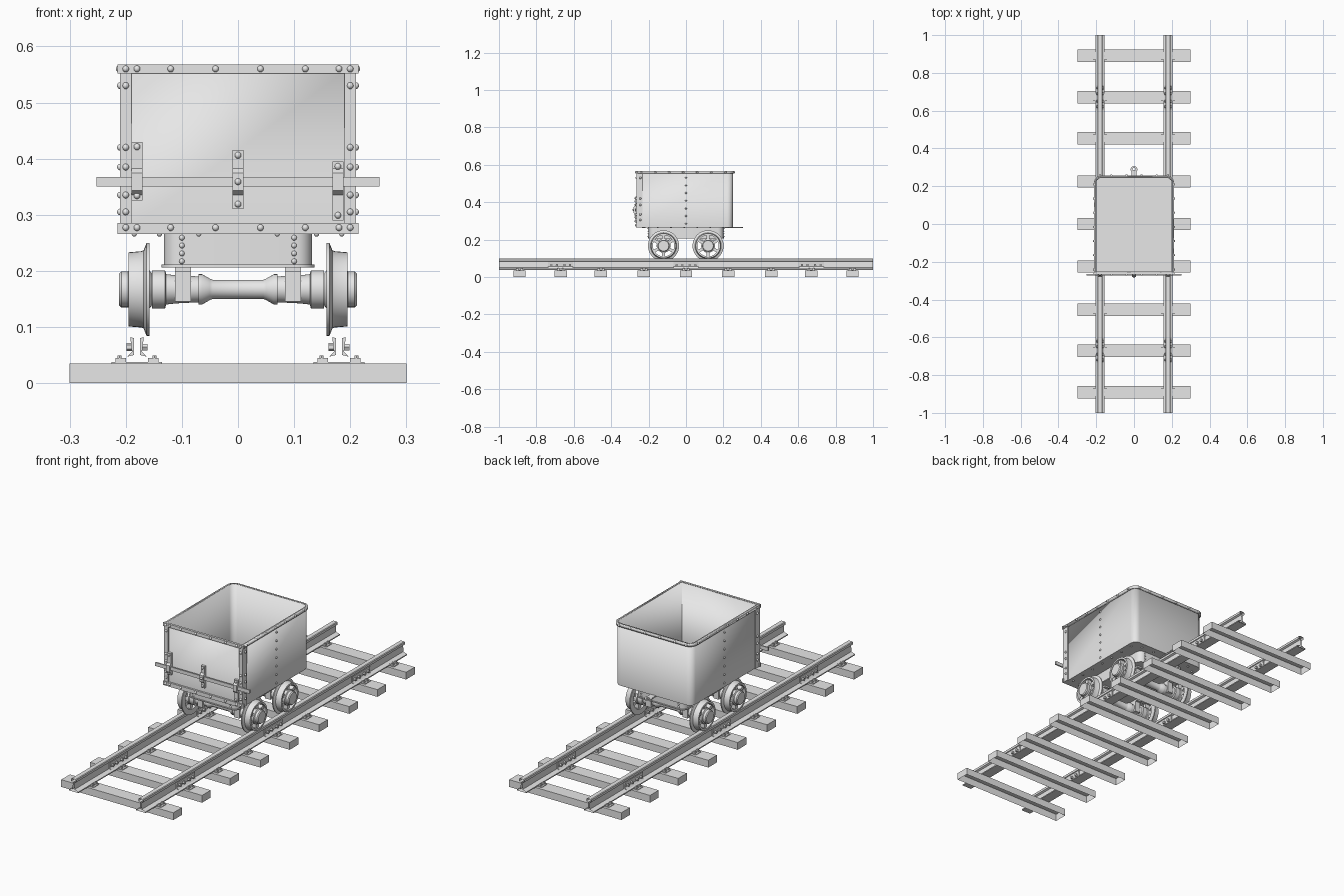
import bpy, bmesh, math
from mathutils import Matrix, Vector

cube = bpy.data.objects.get("Cube")
if cube:
    bpy.data.objects.remove(cube, do_unlink=True)

metal = bpy.data.materials.new("plain_grey")
metal.use_nodes = True
GREY = (0.8, 0.8, 0.8, 1)
metal.diffuse_color = GREY
for node in metal.node_tree.nodes:
    if node.type == 'BSDF_PRINCIPLED':
        node.inputs["Base Color"].default_value = GREY


# ---------- helpers ----------
def finish(name, bm, smooth=True, thickness=0, offset=-1):
    bmesh.ops.remove_doubles(bm, verts=bm.verts, dist=1e-5)
    bmesh.ops.recalc_face_normals(bm, faces=bm.faces)
    mesh = bpy.data.meshes.new(name)
    for f in bm.faces:
        f.smooth = smooth
    bm.to_mesh(mesh)
    bm.free()
    if smooth:
        mesh.set_sharp_from_angle(angle=math.radians(35))
    mesh.materials.append(metal)
    obj = bpy.data.objects.new(name, mesh)
    bpy.context.scene.collection.objects.link(obj)
    if thickness:
        mod = obj.modifiers.new("thickness", 'SOLIDIFY')
        mod.thickness, mod.offset, mod.use_even_offset = thickness, offset, True
    return obj


def box(bm, lo, hi, turn=Matrix()):
    lo, hi = Vector(lo), Vector(hi)
    m = turn @ Matrix.Translation((lo + hi) / 2) @ Matrix.Diagonal((*(hi - lo), 1))
    bmesh.ops.create_cube(bm, size=1, matrix=m)


def prism(bm, pts, axis, a, b, cap_a=True, cap_b=True):
    """Extrude a 2D outline along x, y or z."""
    def place(p, t):
        return {'x': (t, p[0], p[1]), 'y': (p[0], t, p[1]), 'z': (p[0], p[1], t)}[axis]
    va = [bm.verts.new(place(p, a)) for p in pts]
    vb = [bm.verts.new(place(p, b)) for p in pts]
    for i in range(len(pts)):
        j = (i + 1) % len(pts)
        bm.faces.new((va[i], va[j], vb[j], vb[i]))
    if cap_a:
        bm.faces.new(va)
    if cap_b:
        bm.faces.new(vb)


def lathe(bm, profile, matrix=Matrix(), closed=False, n=32):
    """Spin (x, radius) points about the x axis."""
    rings = []
    for k in range(n):
        a = math.tau * k / n
        rings.append([bm.verts.new(matrix @ Vector((x, r * math.cos(a), r * math.sin(a))))
                      for x, r in profile])
    count = len(profile) if closed else len(profile) - 1
    for k in range(n):
        r0, r1 = rings[k], rings[(k + 1) % n]
        for i in range(count):
            j = (i + 1) % len(profile)
            bm.faces.new((r0[i], r0[j], r1[j], r1[i]))


def rounded(hx, y0, y1, front_r, back_r, steps=6):
    pts = []
    for sx, sy, start, r in ((1, 1, 0, back_r), (-1, 1, 1, back_r),
                             (-1, -1, 2, front_r), (1, -1, 3, front_r)):
        cx, cy = sx * (hx - r), (y1 - r if sy > 0 else y0 + r)
        for k in range(steps + 1 if r else 1):
            a = (start + k / steps) * math.pi / 2
            pts.append((cx + r * math.cos(a), cy + r * math.sin(a)))
    return pts


def rivet(bm, p, r=0.006):
    bmesh.ops.create_uvsphere(bm, u_segments=10, v_segments=6, radius=r,
                              matrix=Matrix.Translation(p))


def bolt(bm, p, direction, r, length):
    rot = Vector((1, 0, 0)).rotation_difference(Vector(direction)).to_matrix().to_4x4()
    lathe(bm, [(0, r), (length, r), (length, 0)], Matrix.Translation(p) @ rot, n=6)


# ---------- track ----------
RAIL_X = 0.18
SLEEPERS = [-0.89, -0.67, -0.455, -0.225, 0, 0.225, 0.455, 0.67, 0.89]

bm = bmesh.new()
for y in SLEEPERS:
    w = 0.033
    prism(bm, [(-0.3, y - w), (0.3, y - w), (0.3, y + w), (-0.3, y + w)], 'z', 0, 0.035, cap_a=False)
finish("sleepers", bm, smooth=False)

half = [(0.025, 0.038), (0.025, 0.043), (0.005, 0.05), (0.004, 0.082),
        (0.013, 0.086), (0.013, 0.097), (0.01, 0.1)]
profile = half + [(-x, z) for x, z in reversed(half)]
for side, label in ((1, "left"), (-1, "right")):
    bm = bmesh.new()
    prism(bm, [(side * RAIL_X + x, z) for x, z in profile], 'y', -1, 1, False, False)
    finish(label + "_rail", bm, smooth=False)

# tie plates with clips, and bolted joint plates
plates, joints = bmesh.new(), bmesh.new()
for rail in (-RAIL_X, RAIL_X):
    for y in SLEEPERS:
        box(plates, (rail - 0.045, y - 0.02, 0.035), (rail + 0.045, y + 0.02, 0.038))
        for s in (-1, 1):
            for dy in (-0.012, 0.012):
                xs = sorted((rail + s * 0.02, rail + s * 0.038))
                box(plates, (xs[0], y + dy - 0.006, 0.038), (xs[1], y + dy + 0.006, 0.045))
                bolt(plates, (rail + s * 0.031, y + dy, 0.044), (0, 0, 1), 0.004, 0.005)
    for y in (-0.67, 0, 0.67):
        for s in (-1, 1):
            prism(joints, [(rail + s * dx, z) for dx, z in
                           ((0.005, 0.08), (0.012, 0.082), (0.009, 0.056), (0.018, 0.047), (0.005, 0.05))],
                  'y', y - 0.067, y + 0.067)
            for dy in (-0.05, -0.02, 0.02, 0.05):
                bolt(joints, (rail + s * 0.008, y + dy, 0.064), (s, 0, 0), 0.007, 0.011)
finish("tie_plates", plates)
finish("rail_joints", joints)

# ---------- wheels and axles ----------
AXLE_Z = 0.167
RIM = [(0.158, 0.083), (0.163, 0.083), (0.168, 0.07), (0.172, 0.068),
       (0.195, 0.066), (0.195, 0.057), (0.158, 0.057)]
HUB = [(0.15, 0), (0.15, 0.025), (0.158, 0.034), (0.193, 0.037), (0.196, 0.032),
       (0.208, 0.032), (0.212, 0.028), (0.212, 0)]
AXLE = [(0, 0.017), (0.045, 0.017), (0.05, 0.019), (0.064, 0.027), (0.07, 0.027),
        (0.07, 0.023), (0.11, 0.025), (0.128, 0.027), (0.13, 0.034), (0.153, 0.034), (0.153, 0)]
for y, place in ((-0.12, "front"), (0.118, "back")):
    at = Matrix.Translation((0, y, AXLE_Z))
    axle = bmesh.new()
    for side, label in ((1, "left"), (-1, "right")):
        m = at @ Matrix.Diagonal((side, 1, 1, 1))
        lathe(axle, AXLE, m)
        wheel = bmesh.new()
        lathe(wheel, RIM, m, closed=True, n=40)
        lathe(wheel, HUB, m)
        for k in range(6):
            turn = m @ Matrix.Rotation(math.tau * k / 6, 4, 'X')
            box(wheel, (0.165, -0.008, 0.03), (0.187, 0.008, 0.06), turn)
        finish(f"{place}_{label}_wheel", wheel)
        # bearing block under the chassis
        xs = sorted((side * 0.084, side * 0.112))
        box(axle, (xs[0], y - 0.03, 0.145), (xs[1], y + 0.03, 0.2))
        box(axle, (xs[0], y - 0.042, 0.198), (xs[1], y + 0.042, 0.208))
    finish(place + "_axle", axle)

# ---------- chassis ----------
bm = bmesh.new()
prism(bm, rounded(0.132, -0.2, 0.2, 0.03, 0.03), 'z', 0.207, 0.267)
prism(bm, rounded(0.136, -0.204, 0.204, 0.032, 0.032), 'z', 0.206, 0.211)
finish("chassis", bm)

# tow bar with ring
bm = bmesh.new()
box(bm, (-0.014, 0.15, 0.262), (0.014, 0.285, 0.268))
ring = [(-0.003, 0.009), (0.003, 0.009), (0.003, 0.018), (-0.003, 0.018)]
lathe(bm, ring, Matrix.Translation((0, 0.288, 0.265)) @ Matrix.Rotation(math.pi / 2, 4, 'Y'), True, 24)
finish("tow_bar", bm)

# ---------- tub ----------
HX, FRONT, BACK, FLOOR, TOP = 0.205, -0.258, 0.25, 0.266, 0.567
outline = rounded(HX, FRONT, BACK, 0, 0.03)
bm = bmesh.new()
prism(bm, outline, 'z', FLOOR, TOP - 0.001, cap_b=False)
finish("tub", bm, thickness=0.006)
bm = bmesh.new()
prism(bm, outline, 'z', 0.553, TOP, False, False)
finish("tub_rim", bm, thickness=0.007, offset=1)

# riveted frame around the front panel
bm = bmesh.new()
box(bm, (-0.215, FRONT - 0.009, 0.552), (0.215, FRONT, 0.568))
box(bm, (-0.215, FRONT - 0.009, 0.266), (0.215, FRONT, 0.285))
for s in (-1, 1):
    a, b = sorted((s * 0.19, s * 0.21))
    box(bm, (a, FRONT - 0.006, 0.28), (b, FRONT, 0.555))
    a, b = sorted((s * 0.203, s * 0.21))
    box(bm, (a, FRONT - 0.006, FLOOR), (b, FRONT + 0.025, 0.555))
finish("front_frame", bm, smooth=False)

# locking bar and its three straps
bm = bmesh.new()
box(bm, (-0.252, FRONT - 0.015, 0.35), (0.252, FRONT - 0.008, 0.367))
finish("locking_bar", bm, smooth=False)
bm = bmesh.new()
f = FRONT
STRAPS = ((-0.18, 0.325, 0.43), (0, 0.31, 0.415), (0.178, 0.29, 0.395))
for x, lo, hi in STRAPS:
    prism(bm, [(f, lo), (f - 0.012, lo), (f - 0.012, 0.335), (f - 0.022, 0.343), (f - 0.022, 0.374),
               (f - 0.012, 0.382), (f - 0.012, hi), (f, hi)], 'x', x - 0.01, x + 0.01)
finish("bar_straps", bm, smooth=False)

# ---------- rivets ----------
bm = bmesh.new()
for x in (-0.2, -0.18, -0.12, -0.04, 0.04, 0.12, 0.18, 0.2):
    rivet(bm, (x, FRONT - 0.009, 0.56))
    rivet(bm, (x, FRONT - 0.009, 0.277))
    if abs(x) < HX - 0.01:
        rivet(bm, (x, BACK + 0.007, 0.56))
for x, lo, hi in STRAPS:
    for z in (lo + 0.009, hi - 0.009):
        rivet(bm, (x, FRONT - 0.012, z))
rivet(bm, (0, FRONT - 0.022, 0.359))
for s in (-1, 1):
    for z in (0.305, 0.335, 0.385, 0.42, 0.53):
        rivet(bm, (s * 0.2, FRONT - 0.006, z))
        rivet(bm, (s * 0.21, FRONT + 0.014, z))
    for k in range(7):
        rivet(bm, (s * HX, 0, 0.285 + k * 0.041), 0.005)
        rivet(bm, (s * (HX + 0.007), -0.24 + k * 0.075, 0.56))
        rivet(bm, (s * 0.185, -0.22 + k * 0.07, FLOOR), 0.005)
    for k in range(4):
        for y in (-0.2, 0.2):
            rivet(bm, (s * 0.1, y, 0.217 + k * 0.014), 0.005)
for x in (-0.14, -0.07, 0.07, 0.14):
    rivet(bm, (x, 0.225, FLOOR), 0.005)
    rivet(bm, (x, -0.23, FLOOR), 0.005)
finish("rivets", bm)
